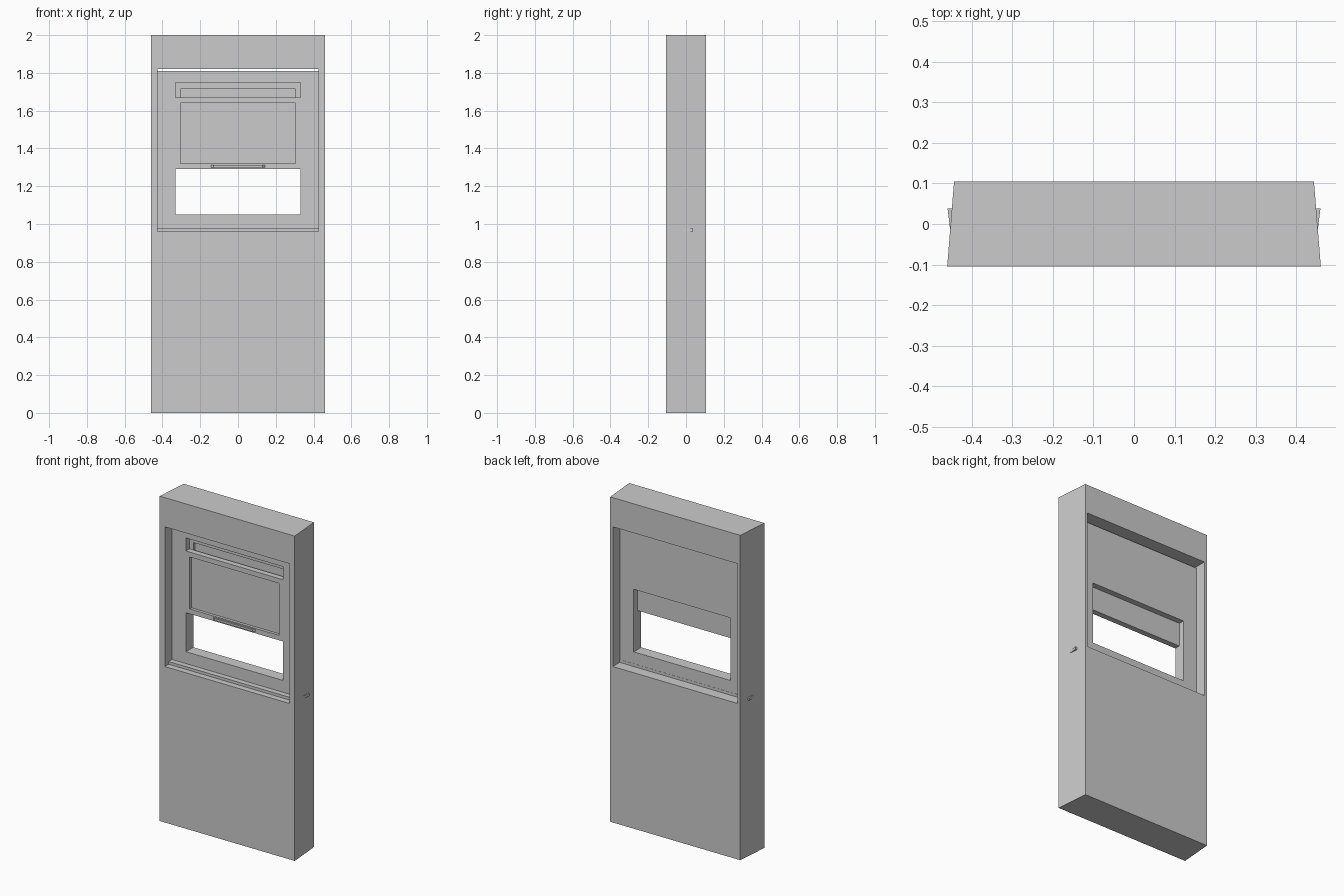
import bpy, bmesh

if "Cube" in bpy.data.objects:
    bpy.data.objects.remove(bpy.data.objects["Cube"])


def finish(name, bm):
    bmesh.ops.recalc_face_normals(bm, faces=bm.faces)
    mesh = bpy.data.meshes.new(name)
    bm.to_mesh(mesh)
    bm.free()
    obj = bpy.data.objects.new(name, mesh)
    bpy.context.collection.objects.link(obj)
    return obj


def rect(bm, half, y, z0, z1):
    return [bm.verts.new(p) for p in
            ((-half, y, z0), (half, y, z0), (half, y, z1), (-half, y, z1))]


def bridge(bm, a, b):
    for i in range(4):
        j = (i + 1) % 4
        bm.faces.new((a[i], a[j], b[j], b[i]))


def ring(name, front, back, y0, y1, z0, z1, hole, h0, h1):
    """Rectangular surround with a through opening; sides may taper in depth."""
    bm = bmesh.new()
    of, ob = rect(bm, front, y0, z0, z1), rect(bm, back, y1, z0, z1)
    hf, hb = rect(bm, hole, y0, h0, h1), rect(bm, hole, y1, h0, h1)
    for a, b in ((of, ob), (ob, hb), (hb, hf), (hf, of)):
        bridge(bm, a, b)
    return finish(name, bm)


def block(name, front, back, y0, y1, z0, z1):
    """Solid block whose half width goes from front to back."""
    bm = bmesh.new()
    a, b = rect(bm, front, y0, z0, z1), rect(bm, back, y1, z0, z1)
    bridge(bm, a, b)
    bm.faces.new(a)
    bm.faces.new(b)
    return finish(name, bm)


def sash(name, y0, y1, z0, z1, p0, p1):
    """Sash with a pane sunk into its front face."""
    half, pane, depth = 0.33, 0.305, 0.018
    bm = bmesh.new()
    back, front = rect(bm, half, y1, z0, z1), rect(bm, half, y0, z0, z1)
    lip, floor = rect(bm, pane, y0, p0, p1), rect(bm, pane, y0 + depth, p0, p1)
    for a, b in ((back, front), (front, lip), (lip, floor)):
        bridge(bm, a, b)
    bm.faces.new(back)
    bm.faces.new(floor)
    return finish(name, bm)


# Wall section, wedge shaped in plan
ring("wall", 0.46, 0.443, -0.105, 0.105, 0, 2, 0.425, 0.96, 1.82)

# Fixed window frame, leaving a slim gap under the wall opening
ring("window_frame", 0.425, 0.425, -0.035, 0.037, 0.96, 1.81, 0.33, 1.05, 1.75)

# Sill bar whose ends poke out of the wall sides
block("sill", 0.446, 0.459, -0.068, 0.038, 0.96, 0.977)

# Raised lower sash in front, fixed upper sash behind
sash("lower_sash", -0.035, 0.0, 1.29, 1.67, 1.32, 1.64)
sash("upper_sash", 0.001, 0.037, 1.435, 1.75, 1.465, 1.715)

# Lift handle on the lower sash
block("handle", 0.13, 0.143, -0.045, -0.035, 1.30, 1.313)
